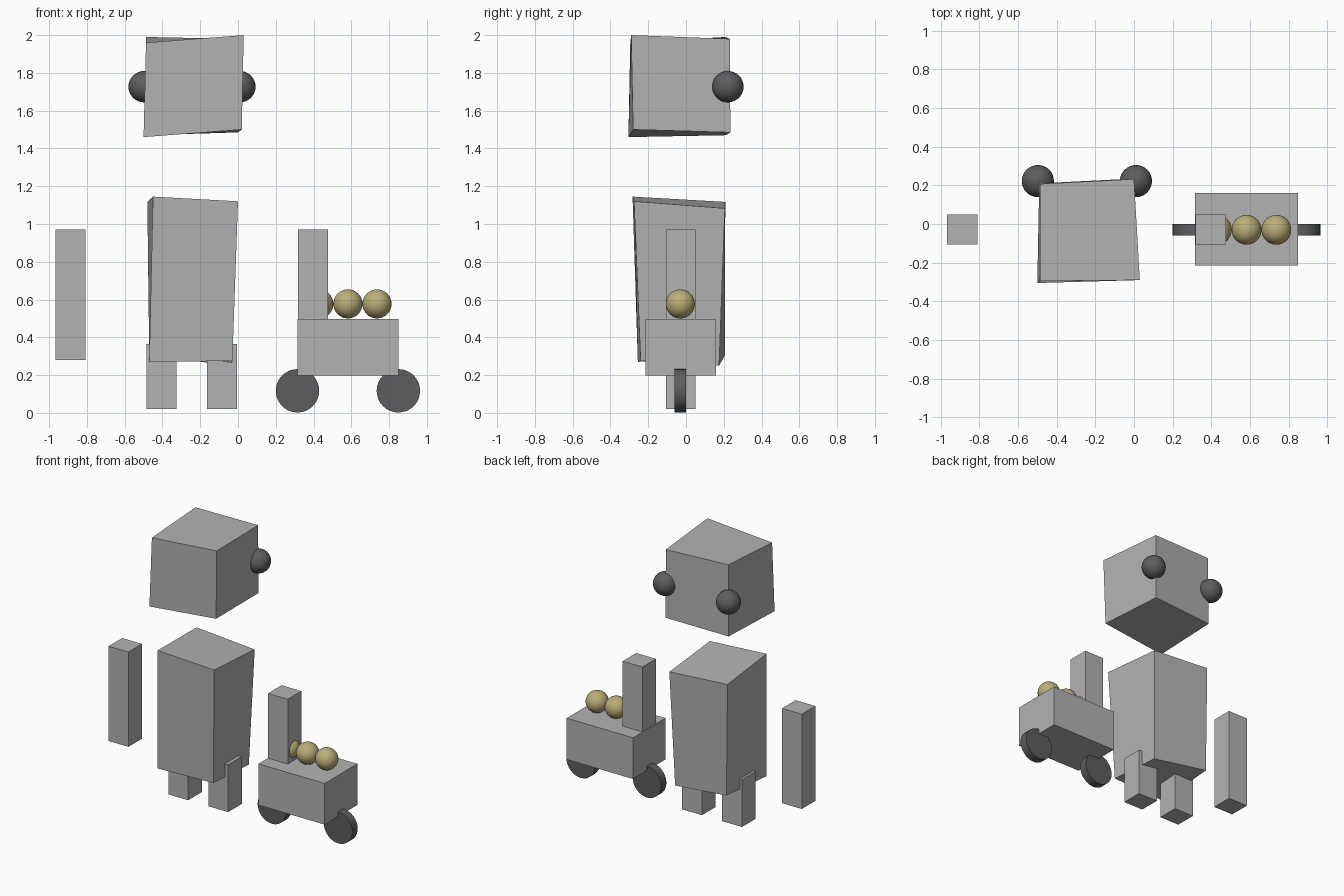
import bpy, bmesh, math

if "Cube" in bpy.data.objects:
    bpy.data.objects.remove(bpy.data.objects["Cube"])


def material(name, rgb):
    m = bpy.data.materials.new(name)
    m.diffuse_color = (*rgb, 1)
    m.use_nodes = True
    m.node_tree.nodes["Principled BSDF"].inputs["Base Color"].default_value = m.diffuse_color
    return m


GREY = material("light grey", (0.45, 0.45, 0.45))
DARK = material("dark grey", (0.11, 0.11, 0.115))
GOLD = material("pale gold", (0.50, 0.42, 0.19))


def hexahedron(name, corners, mat):
    """Six-sided block; corners are four bottom then four top, anticlockwise from front left."""
    bm = bmesh.new()
    v = [bm.verts.new(c) for c in corners]
    bm.faces.new(v[3::-1])
    bm.faces.new(v[4:])
    for i in range(4):
        j = (i + 1) % 4
        bm.faces.new((v[i], v[j], v[j + 4], v[i + 4]))
    bmesh.ops.recalc_face_normals(bm, faces=bm.faces)
    mesh = bpy.data.meshes.new(name)
    bm.to_mesh(mesh)
    bm.free()
    ob = bpy.data.objects.new(name, mesh)
    bpy.context.collection.objects.link(ob)
    mesh.materials.append(mat)


def box(name, x, y, z, mat=GREY):
    hexahedron(name, [(px, py, pz) for pz in z for px, py in
                      ((x[0], y[0]), (x[1], y[0]), (x[1], y[1]), (x[0], y[1]))], mat)


def ball(name, loc, r, mat):
    bpy.ops.mesh.primitive_uv_sphere_add(segments=32, ring_count=16, radius=r, location=loc)
    ob = bpy.context.object
    ob.name = name
    ob.data.materials.append(mat)
    bpy.ops.object.shade_smooth()


# slightly crooked head and body
hexahedron("head", [(-0.50, -0.305, 1.46), (0.02, -0.28, 1.50), (0.0, 0.235, 1.485), (-0.49, 0.21, 1.47),
                    (-0.487, -0.295, 1.96), (0.03, -0.29, 2.0), (0.0, 0.232, 1.98), (-0.487, 0.207, 1.99)], GREY)
hexahedron("body", [(-0.47, -0.255, 0.27), (-0.03, -0.24, 0.275), (-0.035, 0.175, 0.25), (-0.47, 0.206, 0.305),
                    (-0.45, -0.283, 1.145), (0.0, -0.275, 1.12), (-0.01, 0.206, 1.083), (-0.48, 0.208, 1.117)], GREY)

# ears
for side, x in (("left", -0.497), ("right", 0.01)):
    ball(side + "_ear", (x, 0.222, 1.727), 0.083, DARK)

# limbs
LIMB_Y = (-0.107, 0.049)
for side, leg_x, arm_x in (("left", -0.485, -0.967), ("right", -0.163, 0.317)):
    box(side + "_leg", (leg_x, leg_x + 0.159), LIMB_Y, (0.02, 0.365))
    box(side + "_arm", (arm_x, arm_x + 0.159), LIMB_Y, (0.28, 0.97))

# cart with two wheels
box("cart_box", (0.315, 0.849), (-0.215, 0.16), (0.198, 0.498))
for end, x in (("left", 0.315), ("right", 0.849)):
    bpy.ops.mesh.primitive_cylinder_add(vertices=32, radius=0.115, depth=0.06,
                                        location=(x, -0.03, 0.117), rotation=(math.pi / 2, 0, 0))
    wheel = bpy.context.object
    wheel.name = end + "_wheel"
    wheel.data.materials.append(DARK)
    bpy.ops.object.shade_smooth_by_angle()

# row of golden balls on the cart
for i in range(3):
    ball(f"cargo_ball_{i + 1}", (0.428 + i * 0.154, -0.03, 0.577), 0.077, GOLD)
